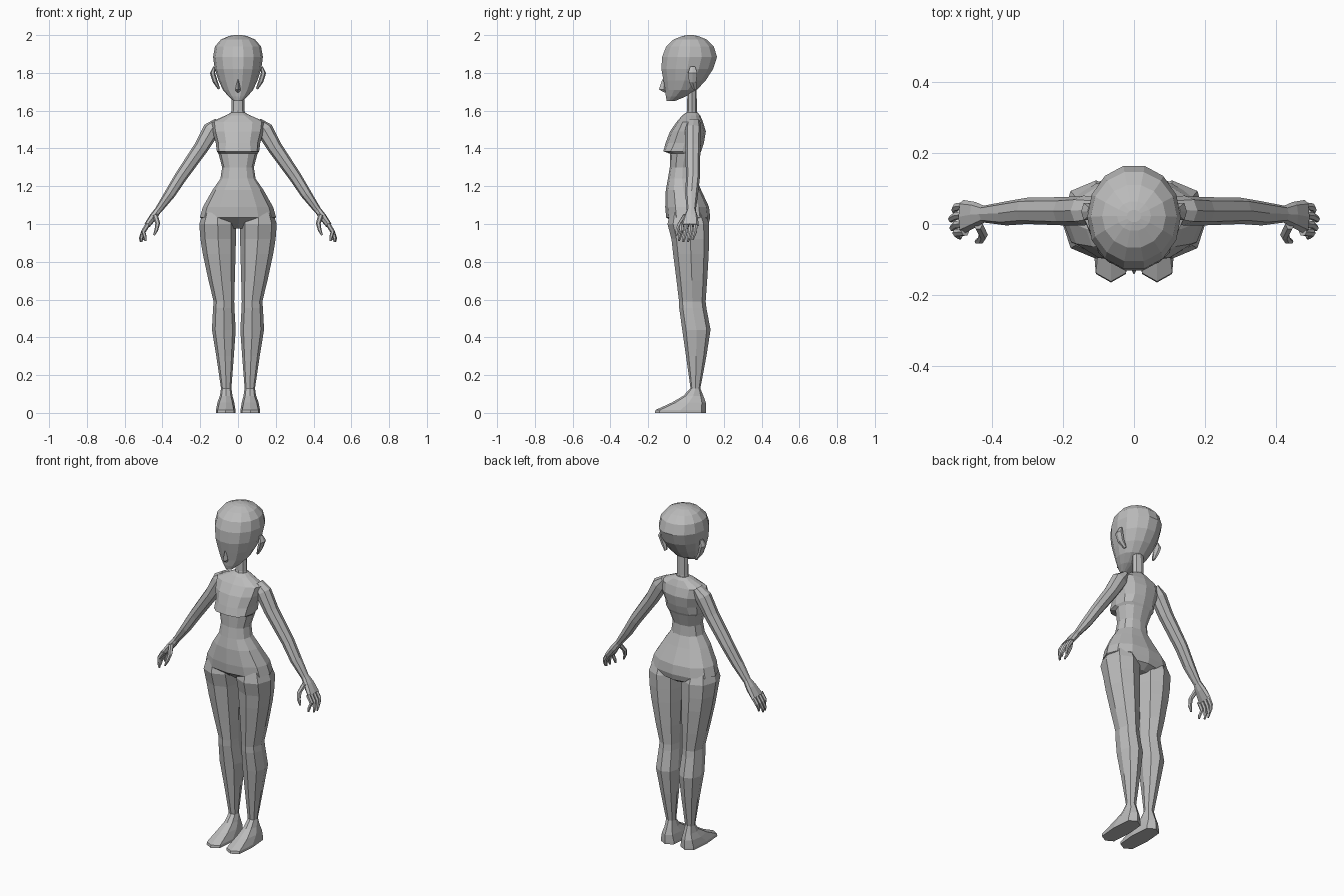
import bpy, bmesh, math
from mathutils import Vector

grey = bpy.data.materials.new("clay_grey")
grey.diffuse_color = (0.5, 0.5, 0.5, 1)


def unit(a, n):
    """Point on a unit superellipse; larger n is boxier."""
    c, s = math.cos(a), math.sin(a)
    return (math.copysign(abs(c) ** (2 / n), c), math.copysign(abs(s) ** (2 / n), s))


def loft(name, rings, mirror=False):
    """Skin a closed tube through equal-sized rings of points, flat shaded."""
    bm = bmesh.new()
    loops = [[bm.verts.new(p) for p in ring] for ring in rings]
    k = len(loops[0])
    for a, b in zip(loops, loops[1:]):
        for i in range(k):
            j = (i + 1) % k
            bm.faces.new((a[i], a[j], b[j], b[i]))
    bm.faces.new(loops[0])
    bm.faces.new(loops[-1])
    bmesh.ops.recalc_face_normals(bm, faces=bm.faces)
    me = bpy.data.meshes.new(name)
    bm.to_mesh(me)
    bm.free()
    me.materials.append(grey)
    ob = bpy.data.objects.new(name, me)
    bpy.context.collection.objects.link(ob)
    if mirror:
        ob.modifiers.new("mirror", "MIRROR").use_mirror_merge = False
    return ob


def stack(name, rows, sides, n=2.0, mirror=False):
    """Horizontal rings: z, x min, x max, y front, y back [, boxiness]."""
    rings = []
    for z, x0, x1, y0, y1, *e in rows:
        m = e[0] if e else n
        ring = []
        for i in range(sides):
            u, v = unit(math.tau * i / sides, m)
            ring.append(((x0 + x1) / 2 + u * (x1 - x0) / 2,
                         (y0 + y1) / 2 + v * (y1 - y0) / 2, z))
        rings.append(ring)
    return loft(name, rings, mirror)


def centred(rows):
    return [(z, -w, w, *rest) for z, w, *rest in rows]


def limb(name, rows, sides, n=2.0):
    """Mirrored tube along a path: x, y, z, radius in the xz plane, radius in y."""
    pts = [Vector(r[:3]) for r in rows]
    rings = []
    for i, r in enumerate(rows):
        t = pts[min(i + 1, len(pts) - 1)] - pts[max(i - 1, 0)]
        perp = Vector((-t.z, 0, t.x)).normalized()
        ring = []
        for k in range(sides):
            u, v = unit(math.tau * k / sides, n)
            ring.append(pts[i] + perp * (u * r[3]) + Vector((0, v * r[4], 0)))
        rings.append(ring)
    return loft(name, rings, True)


# Head, with the jaw sloping back to the neck
stack("head", centred([
    (1.65, .022, -.102, -.06), (1.675, .05, -.108, .0), (1.71, .08, -.112, .06),
    (1.76, .103, -.122, .107), (1.82, .123, -.134, .147), (1.885, .132, -.13, .168),
    (1.94, .122, -.108, .15), (1.977, .09, -.068, .112), (1.995, .048, -.02, .065),
    (2.0, .02, .005, .04)]), 14)

# Nose
stack("nose", centred([
    (1.765, .004, -.126, -.1), (1.712, .014, -.143, -.09),
    (1.695, .009, -.112, -.09)]), 4)

# Ears
limb("ear", [
    (.1, .045, 1.715, .006, .012), (.121, .035, 1.755, .013, .022),
    (.135, .035, 1.8, .014, .028), (.125, .035, 1.832, .006, .015)], 6)

# Neck
stack("neck", centred([
    (1.55, .042, -.01, .065), (1.6, .035, .005, .058), (1.72, .034, .008, .056)]), 8)

# Torso, with an overhanging bust and a belly edge above the crotch
stack("torso", centred([
    (1.59, .037, .003, .062), (1.575, .065, -.02, .075), (1.54, .143, -.05, .09),
    (1.49, .135, -.085, .105), (1.43, .118, -.108, .095), (1.385, .112, -.12, .08, 2.8),
    (1.372, .103, -.085, .075), (1.3, .084, -.086, .052), (1.24, .093, -.096, .055),
    (1.18, .135, -.107, .08), (1.09, .186, -.11, .122), (1.035, .202, -.105, .128),
    (1.0, .12, -.06, .12), (.975, .05, -.025, .08)]), 12, 2.2)

# Legs running into the feet
stack("leg", [
    (1.06, .03, .185, -.085, .1), (1.0, .01, .205, -.098, .123),
    (.92, .011, .199, -.077, .122), (.84, .013, .186, -.068, .12),
    (.7, .017, .156, -.05, .112), (.59, .02, .129, -.037, .104),
    (.555, .019, .132, -.036, .108), (.44, .012, .138, -.02, .13),
    (.3, .022, .115, .0, .108), (.13, .035, .09, .024, .076),
    (.09, .029, .096, -.015, .092), (.055, .02, .109, -.075, .105, 2.6),
    (.015, .013, .117, -.162, .106, 3.5), (0, .013, .117, -.165, .106, 3.5)],
    8, 2.2, True)

# Arms
limb("arm", [
    (.105, .04, 1.545, .02, .035), (.14, .038, 1.5, .046, .042),
    (.195, .036, 1.405, .039, .04), (.303, .037, 1.25, .033, .037),
    (.36, .03, 1.16, .029, .034), (.422, .028, 1.073, .019, .024)], 8, 2.2)

# Palms
limb("palm", [
    (.42, .028, 1.077, .018, .022), (.447, .026, 1.04, .02, .036),
    (.482, .02, .992, .016, .048)], 8, 2.6)

# Fingers, curling inward towards the front
for i, (y, tip_x, tip_z) in enumerate([(.051, .506, .915), (.026, .516, .904),
                                       (.001, .512, .904), (-.022, .492, .91)]):
    limb(f"finger_{i + 1}", [
        (.476, y, 1.0, .013, .012), (.501, y - .003, .96, .012, .0115),
        (tip_x, y - .012, tip_z + .02, .009, .01),
        (tip_x - .002, y - .016, tip_z, .005, .006)], 6)

# Thumbs
limb("thumb", [
    (.44, .0, 1.05, .014, .016), (.425, -.03, 1.005, .013, .014),
    (.432, -.045, .97, .01, .011), (.445, -.05, .94, .005, .006)], 6)
